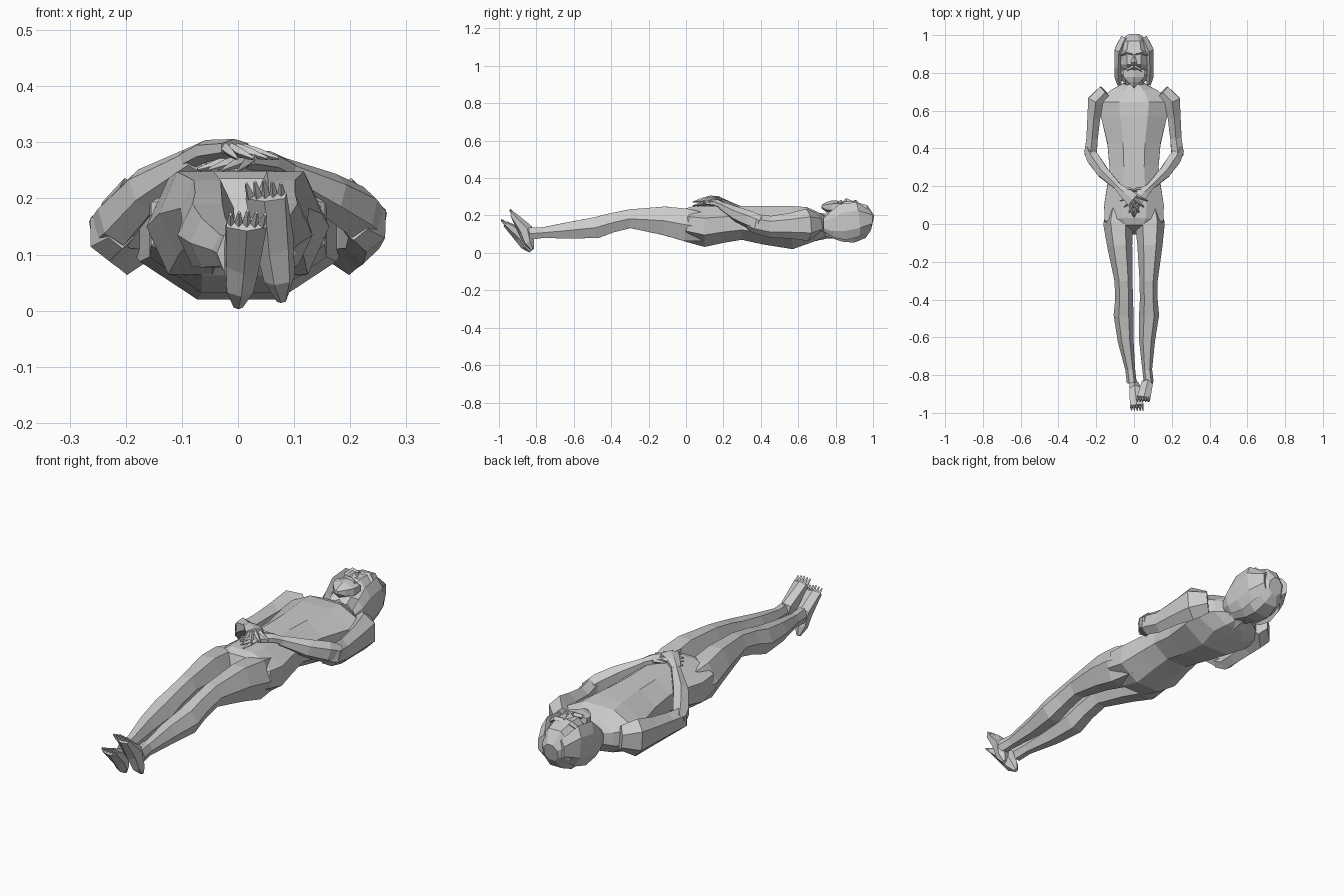
import bpy, bmesh, math
from mathutils import Vector


def loft(name, rings, sides=8, flat_top=True):
    """Closed faceted tube; each ring = (x, y, z, half width, half height)."""
    bm = bmesh.new()
    pts = [Vector(r[:3]) for r in rings]
    off = 0.5 if flat_top else 0.0
    k = 1 / math.cos(math.pi / sides) if flat_top else 1
    loops = []
    for i, r in enumerate(rings):
        t = (pts[min(i + 1, len(pts) - 1)] - pts[max(i - 1, 0)]).normalized()
        side = t.cross(Vector((0, 0, 1))).normalized()
        up = side.cross(t)
        loop = []
        for j in range(sides):
            a = 2 * math.pi * (j + off) / sides
            loop.append(bm.verts.new(pts[i] + side * math.cos(a) * r[3] * k + up * math.sin(a) * r[4] * k))
        loops.append(loop)
    for a, b in zip(loops, loops[1:]):
        for j in range(sides):
            n = (j + 1) % sides
            bm.faces.new((a[j], a[n], b[n], b[j]))
    bm.faces.new(loops[0][::-1])
    bm.faces.new(loops[-1])
    bmesh.ops.recalc_face_normals(bm, faces=bm.faces)
    me = bpy.data.meshes.new(name)
    bm.to_mesh(me)
    bm.free()
    ob = bpy.data.objects.new(name, me)
    bpy.context.collection.objects.link(ob)
    return ob


def section(y, z0, z1, rx, x=0.0):
    """Ring across the body between heights z0 and z1."""
    return (x, y, (z0 + z1) / 2, rx, (z1 - z0) / 2)


# Torso from neck base to hips
loft("torso", [section(.745, .09, .20, .055), section(.71, .07, .215, .12),
               section(.65, .05, .245, .19), section(.57, .02, .25, .175),
               section(.42, .045, .25, .14), section(.30, .07, .25, .13),
               section(.20, .055, .25, .142), section(.10, .032, .25, .158),
               section(.01, .06, .25, .155), section(-.03, .10, .24, .11)])
loft("neck", [section(.82, .09, .20, .055), section(.75, .085, .20, .052),
              section(.67, .07, .21, .07)], 6)

# Skull and face
loft("head", [section(.998, .12, .20, .035), section(.965, .08, .255, .075),
              section(.90, .055, .275, .093), section(.84, .06, .275, .09),
              section(.785, .08, .262, .075), section(.755, .17, .255, .045)])
loft("nose", [(0, .895, .268, .008, .008), (0, .855, .277, .017, .016),
              (0, .842, .268, .014, .008)], 4, False)
for s in (-1, 1):
    loft("brow", [(s * .005, .90, .27, .01, .012), (s * .04, .91, .272, .012, .013),
                  (s * .075, .895, .245, .008, .01)], 4, False)
    loft("moustache", [(0, .832, .272, .01, .012), (s * .03, .818, .266, .01, .011),
                       (s * .05, .79, .25, .005, .006)], 4, False)
    # Hair beside the face, falling to the neck
    loft("side_hair", [(s * .045, .985, .18, .025, .04), (s * .078, .92, .18, .025, .08),
                       (s * .084, .84, .165, .02, .085), (s * .083, .78, .15, .02, .06),
                       (s * .078, .735, .15, .01, .03)], 6)
loft("beard", [(0, .82, .25, .06, .025), (0, .78, .245, .055, .03),
               (0, .75, .245, .032, .024), (0, .725, .25, .006, .008)], 6)


# Legs: the ankles drift so both feet sit slightly right of centre
for s, name, shift in ((-1, "left_leg", 0), (1, "right_leg", .025)):
    rows = [(.12, .05, .22, .06, .075), (.0, .05, .25, .078, .085),
            (-.12, .085, .26, .066, .075), (-.30, .125, .24, .048, .055),
            (-.40, .10, .22, .047, .053), (-.48, .07, .20, .053, .055),
            (-.62, .07, .172, .042, .044)]
    leg = [section(y, a, b, rx, s * cx + shift * min(1, max(0, -y * 3)))
           for y, a, b, rx, cx in rows]
    ankle_x = -.012 if s < 0 else .078
    leg += [section(-.77, .075, .14, .026, ankle_x - .008), section(-.84, .065, .14, .026, ankle_x)]
    loft(name, leg, 6, False)

# Feet pointing up and away, with separate toes
for x, toe_x, y, z, ty, tz in ((.0, .015, -.835, .02, -.965, .155),
                               (.078, .05, -.825, .03, -.925, .205)):
    heel, toe = Vector((x, y, z)), Vector((toe_x, ty, tz))
    mid = heel.lerp(toe, .45)
    loft("foot", [(*(heel + Vector((0, .004, -.012))), .008, .008), (*heel.lerp(toe, .15), .024, .026),
                  (mid.x, mid.y + .012, mid.z + .012, .03, .036),
                  (*toe, .036, .014)], 6)
    end = toe + (toe - heel).normalized() * .032
    for i in range(5):
        dx = (i - 2) * .014
        loft("toe", [(toe.x + dx, toe.y + .003, toe.z, .008, .011),
                     (end.x + dx * 1.1, end.y, end.z - abs(i - 2) * .003, .003, .004)], 4, False)

# Arms bent inward, hands crossed over the belly
for s, lift, elbow_z in ((-1, .02, .15), (1, .0, .165)):
    loft("upper_arm", [(s * .15, .70, .155, .04, .05), (s * .2, .65, .15, .045, .075),
                       (s * .213, .56, .145, .034, .06), (s * .222, .45, .14, .03, .05),
                       (s * .23, .375, elbow_z - .01, .033, .045), (s * .21, .335, elbow_z, .025, .035)], 6)
    loft("forearm", [(s * .243, .395, elbow_z - .01, .022, .035), (s * .215, .345, elbow_z + .01, .034, .042),
                     (s * .165, .275, .205 + lift / 2, .031, .036),
                     (s * .08, .192, .25 + lift, .018, .02)], 6)
    loft("palm", [(s * .09, .20, .25 + lift, .018, .016), (s * .055, .17, .265 + lift, .028, .017),
                  (s * .005, .128, .27 + lift, .038, .014)], 6)
    # Spread fingers fan out from the knuckles
    knuckle = Vector((s * .01, .13, .27 + lift))
    for i in range(4):
        a = math.radians(22 + i * 17)
        across = Vector((s * .5, -.85, 0)) * (i - 1.5) * .017
        base = knuckle + across
        d = Vector((-s * math.cos(a), -math.sin(a), -.25))
        loft("finger", [(*base, .01, .01), (*(base + d * .035), .009, .009),
                        (*(base + d * .075), .003, .003)], 4, False)
    loft("thumb", [(s * .055, .185, .265 + lift, .011, .011), (s * .02, .185, .27 + lift, .009, .009),
                   (-s * .015, .17, .265 + lift, .003, .003)], 4, False)
